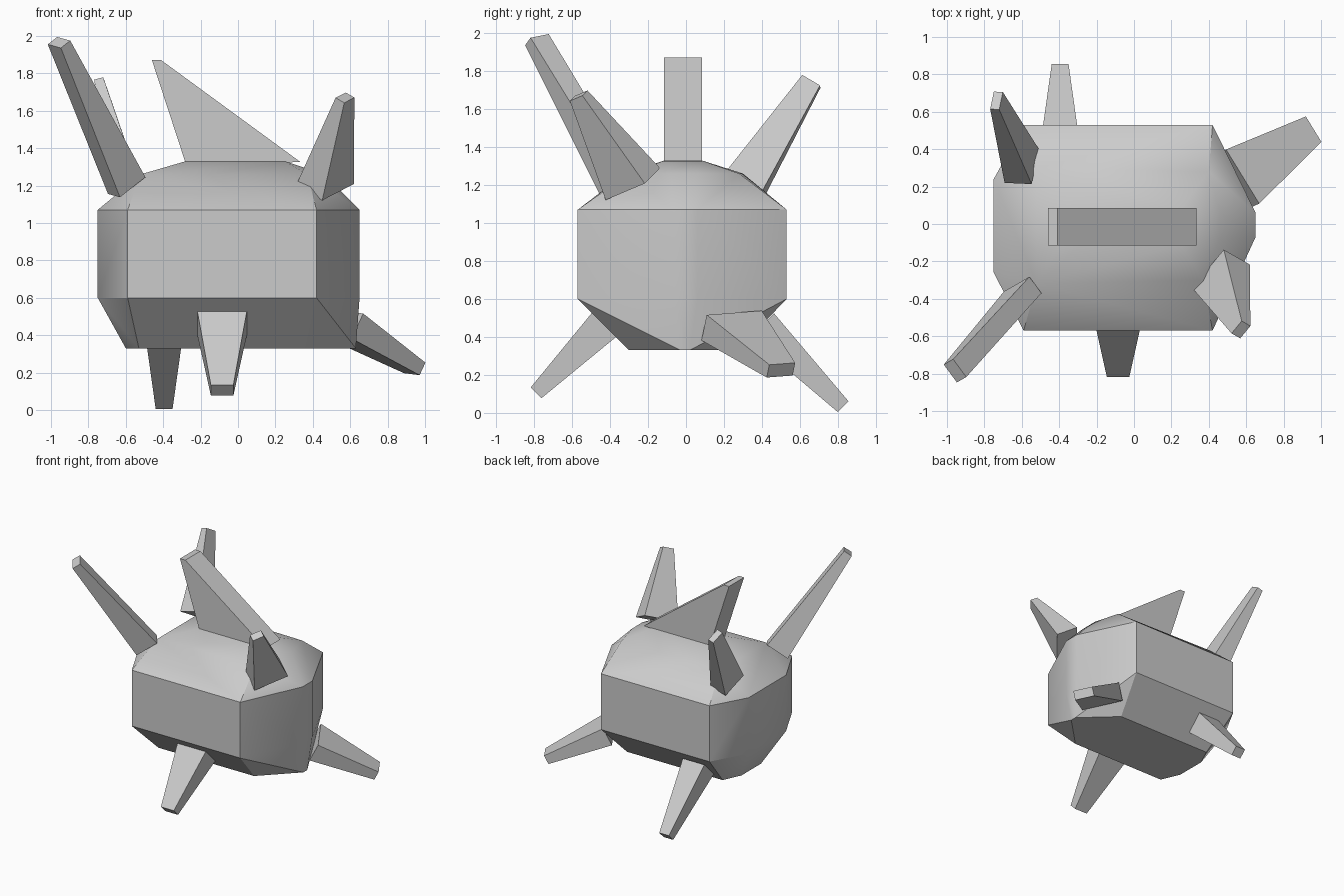
import bpy, bmesh, math
from mathutils import Vector

if "Cube" in bpy.data.objects:
    bpy.data.objects.remove(bpy.data.objects["Cube"])


def hull(name, pts, smooth=None):
    """Closed convex solid around a few corner points."""
    bm = bmesh.new()
    for p in pts:
        bm.verts.new(p)
    res = bmesh.ops.convex_hull(bm, input=bm.verts)
    loose = [v for v in bm.verts if not v.link_faces]
    bmesh.ops.delete(bm, geom=loose, context='VERTS')
    bmesh.ops.dissolve_limit(bm, angle_limit=math.radians(1),
                             verts=bm.verts, edges=bm.edges)
    bmesh.ops.recalc_face_normals(bm, faces=bm.faces)
    me = bpy.data.meshes.new(name)
    bm.to_mesh(me)
    bm.free()
    ob = bpy.data.objects.new(name, me)
    bpy.context.collection.objects.link(ob)
    if smooth:
        bpy.ops.object.select_all(action='DESELECT')
        ob.select_set(True)
        bpy.context.view_layer.objects.active = ob
        bpy.ops.object.shade_smooth_by_angle(angle=math.radians(smooth))
    return ob


def spike(name, base, tip, side, base_size, tip_size):
    """Tapered four-sided spike; side is the direction of its width."""
    base, tip = Vector(base), Vector(tip)
    axis = (tip - base).normalized()
    u = Vector(side)
    u = (u - axis * u.dot(axis)).normalized()
    v = axis.cross(u)
    pts = []
    for c, (w, h) in ((base, base_size), (tip, tip_size)):
        for a in (-.5, .5):
            for b in (-.5, .5):
                pts.append(c + u * w * a + v * h * b)
    return hull(name, pts)


# Body: stacked outlines wrapped into one faceted shell
girth = [(-.59, -.57), (.42, -.57), (.65, -.07), (.65, .06),
         (.42, .53), (-.59, .53), (-.75, .24), (-.75, -.26)]
bottom = [(-.53, -.30), (.36, -.30), (.63, -.03), (.63, .02),
          (.36, .27), (-.53, .27), (-.60, .12), (-.60, -.14)]
shoulder = [(-.52, -.32), (.37, -.30), (.46, -.08), (.46, .06),
            (.40, .28), (-.52, .30)]
crown = [(-.28, -.11), (.25, -.11), (.25, .08), (-.28, .08)]
levels = ((.33, bottom), (.60, girth), (1.07, girth), (1.26, shoulder), (1.33, crown))
hull("body", [(x, y, z) for z, ring in levels for x, y in ring], smooth=30)

# Slanted fin on top
profile = [(-.28, 1.32), (.335, 1.325), (-.41, 1.87), (-.46, 1.87)]
hull("top_fin", [(x, y, z) for y in (-.115, .085) for x, z in profile])

# Upper spikes
spike("front_left_upper_spike", (-.595, -.365, 1.20), (-.957, -.785, 1.965),
      (.5, -.87, 0), (.11, .19), (.12, .07))
spike("front_right_upper_spike", (.465, -.28, 1.205), (.572, -.565, 1.67),
      (.5, .87, 0), (.28, .18), (.09, .06))
spike("back_left_upper_spike", (-.60, .31, 1.20), (-.735, .66, 1.745),
      (.95, -.2, 0), (.15, .22), (.05, .11))

# Lower spikes
spike("front_lower_spike", (-.085, -.43, .465), (-.085, -.79, .105),
      (1, 0, 0), (.265, .18), (.12, .08))
spike("back_lower_spike", (-.395, .40, .46), (-.395, .827, .033),
      (1, 0, 0), (.20, .18), (.09, .08))
spike("right_lower_spike", (.55, .24, .46), (.945, .50, .225),
      (-.4, .9, 0), (.34, .15), (.16, .075))
